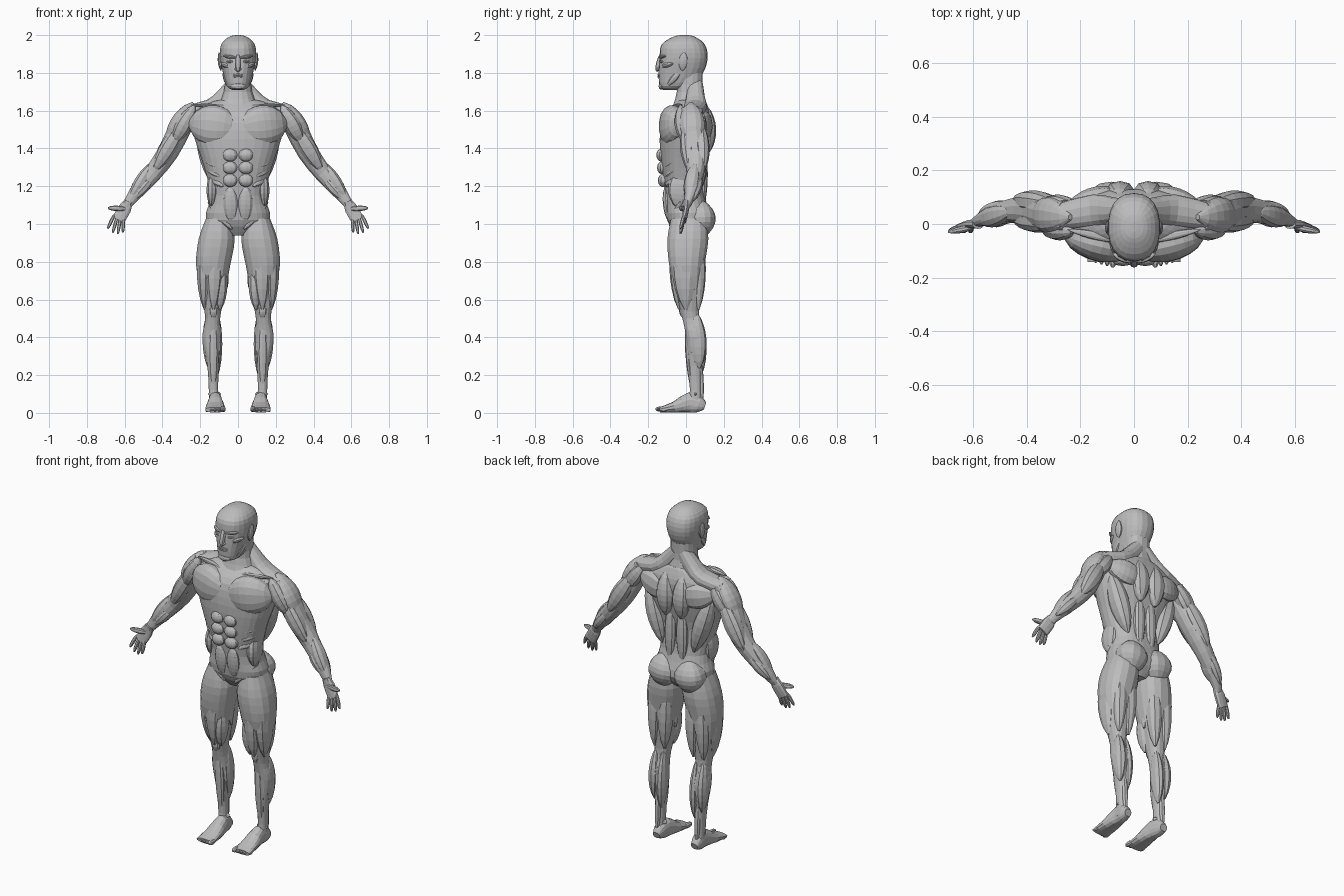
import bpy, bmesh
from math import sin, cos, pi
from mathutils import Vector

cube = bpy.data.objects.get("Cube")
if cube:
    bpy.data.objects.remove(cube)

COLOUR = (.5, .5, .5, 1)
grey = bpy.data.materials.new("plain_grey")
grey.use_nodes = True
grey.diffuse_color = COLOUR
grey.node_tree.nodes["Principled BSDF"].inputs["Base Color"].default_value = COLOUR

SIDEWAYS, BACK, UP = Vector((1, 0, 0)), Vector((0, 1, 0)), Vector((0, 0, 1))


def squared(value):
    """Push a circle's coordinate outward for a slightly boxy section."""
    return abs(value) ** .85 * (1 if value >= 0 else -1)


def skin(name, rings, sides, mirror):
    """Loft a closed, flat-shaded surface through (centre, u, v) rings."""
    bm = bmesh.new()
    angles = [2 * pi * (i + .5) / sides for i in range(sides)]
    loops = [[bm.verts.new(centre + u * squared(cos(a)) + v * squared(sin(a))) for a in angles]
             for centre, u, v in rings]
    for low, high in zip(loops, loops[1:]):
        for i in range(sides):
            j = (i + 1) % sides
            bm.faces.new((low[i], low[j], high[j], high[i]))
    bm.faces.new(loops[0][::-1])
    bm.faces.new(loops[-1])
    bmesh.ops.recalc_face_normals(bm, faces=bm.faces)
    mesh = bpy.data.meshes.new(name)
    bm.to_mesh(mesh)
    bm.free()
    mesh.materials.append(grey)
    part = bpy.data.objects.new(name, mesh)
    bpy.context.collection.objects.link(part)
    if mirror:
        part.modifiers.new("mirror", "MIRROR").use_mirror_merge = False


def refine(rows, cuts):
    """Add smooth in-between rows along a profile."""
    rows = [Vector(row) for row in rows]
    last = len(rows) - 1
    fine = []
    for i in range(last):
        p, q, r, s = rows[max(i - 1, 0)], rows[i], rows[i + 1], rows[min(i + 2, last)]
        for step in range(cuts):
            t = step / cuts
            fine.append((q * 2 + (r - p) * t + (p * 2 - q * 5 + r * 4 - s) * (t * t)
                         + (q * 3 - p - r * 3 + s) * (t * t * t)) * .5)
    return fine + [rows[last]]


def tower(name, rows, sides=16, mirror=True):
    """Level rings: height, inner x, outer x, front y, back y."""
    rings = []
    for z, inner, outer, front, back in refine(rows, cuts=3):
        centre = Vector((inner + outer, front + back, z * 2)) / 2
        rings.append((centre, SIDEWAYS * (outer - inner) / 2, BACK * (back - front) / 2))
    skin(name, rings, sides, mirror)


def centred(name, rows, sides):
    """Level rings about the middle: height, half width, front y, back y."""
    tower(name, [(z, -wide, wide, front, back) for z, wide, front, back in rows], sides, mirror=False)


def limb(name, rows, facing=BACK, sides=14, cuts=2):
    """Rings across a path: x, y, z, half width, half depth."""
    rows = refine(rows, cuts)
    points = [Vector(row[:3]) for row in rows]
    rings = []
    for i, row in enumerate(rows):
        along = (points[min(i + 1, len(points) - 1)] - points[max(i - 1, 0)]).normalized()
        v = (facing - along * along.dot(facing)).normalized()
        rings.append((points[i], along.cross(v) * row[3], v * row[4]))
    skin(name, rings, sides, mirror=True)


def muscle(name, start, end, width, depth, out=0, front=0, full=.65, facing=BACK, sides=10):
    """A full spindle between two points, shifted outward or forward."""
    start, end = Vector(start), Vector(end)
    shift = SIDEWAYS * out - BACK * front
    rows = []
    steps = 8
    for i in range(steps + 1):
        t = min(max(i / steps, .015), .985)
        swell = sin(pi * t) ** full
        rows.append((*(start.lerp(end, t) + shift), width * swell, depth * swell))
    limb(name, rows, facing, sides, cuts=1)


# Joints on the left side
shoulder, elbow, wrist = Vector((.28, .03, 1.55)), Vector((.45, .05, 1.27)), Vector((.58, .01, 1.12))
hip, knee, ankle = Vector((.12, .01, 1)), Vector((.13, .02, .54)), Vector((.13, .05, .1))

# Trunk, neck and head
centred("torso", [(.94, .05, -.05, .07), (1.02, .17, -.1, .13), (1.15, .146, -.11, .1), (1.3, .18, -.13, .09),
                  (1.45, .23, -.14, .12), (1.57, .25, -.12, .13), (1.64, .16, -.06, .11),
                  (1.66, .08, -.04, .1)], sides=28)
centred("neck", [(1.6, .12, -.08, .12), (1.7, .076, -.05, .09), (1.8, .07, -.06, .09)], sides=16)
centred("head", [(1.71, .03, -.12, -.04), (1.73, .06, -.14, .02), (1.8, .08, -.145, .09), (1.88, .096, -.14, .115),
                 (1.95, .09, -.13, .1), (1.99, .05, -.07, .05), (2, .01, -.03, .01)], sides=22)

# Face
muscle("nose", (.002, -.13, 1.9), (.002, -.155, 1.805), width=.013, depth=.015, full=.4)
muscle("nostril", (-.02, -.145, 1.82), (.02, -.145, 1.82), width=.01, depth=.015)
muscle("brow", (.005, -.14, 1.88), (.08, -.11, 1.89), width=.01, depth=.016)
muscle("eye", (.02, -.135, 1.86), (.06, -.12, 1.86), width=.008, depth=.012)
muscle("cheekbone", (.03, -.13, 1.83), (.09, -.07, 1.85), width=.015, depth=.02)
for z in (1.78, 1.79):
    muscle("lip", (-.03, -.14, z), (.03, -.14, z), width=.006, depth=.012)
muscle("chin", (-.04, -.13, 1.73), (.04, -.13, 1.73), width=.02, depth=.015)
muscle("jaw", (.07, -.02, 1.82), (.05, -.1, 1.73), width=.02, depth=.02, facing=SIDEWAYS)
muscle("ear", (.09, -.02, 1.81), (.1, -.01, 1.91), width=.025, depth=.012, facing=SIDEWAYS)

# Chest and shoulder girdle
limb("trapezius", [(.02, .05, 1.74, .04, .04), (.08, .05, 1.67, .045, .05), (.15, .05, 1.62, .04, .06),
                   (.27, .03, 1.59, .04, .05)])
muscle("chest", (-.005, -.1, 1.505), (.26, -.04, 1.535), width=.11, depth=.07, full=.5, sides=16)
muscle("collarbone", (.02, -.07, 1.62), (.25, -.02, 1.63), width=.012, depth=.016)

# Stomach and flanks
for i in range(3):
    middle = Vector((.042, -.13 + i * .004, 1.365 - i * .067))
    muscle("abdominal", middle + UP * .035, middle - UP * .035, width=.04, depth=.027, full=.45)
muscle("lower_abdominal", (.042, -.105, 1.2), (.035, -.085, 1.01), width=.04, depth=.027, full=.45)
for i in range(4):
    rib = Vector((.2 - i * .014, -.03, 1.4 - i * .05))
    muscle("rib_muscle", rib, rib + Vector((-.08, -.08, -.05)), width=.022, depth=.022)
muscle("oblique", (.135, -.03, 1.29), (.14, -.04, 1.08), width=.03, depth=.06)
muscle("hip_crease", (.16, -.03, 1.12), (.03, -.08, .97), width=.025, depth=.03)

# Back
muscle("lat", (.21, .05, 1.53), (.1, .07, 1.17), width=.05, depth=.055)
muscle("shoulder_blade", (.02, .11, 1.5), (.25, .07, 1.55), width=.075, depth=.05)
muscle("upper_back", (.055, .105, 1.63), (.05, .115, 1.37), width=.055, depth=.05)
muscle("spine_muscle", (.036, .085, 1.46), (.04, .09, 1.08), width=.036, depth=.028)
muscle("buttock", (.075, .075, 1.13), (.095, .08, .925), width=.088, depth=.08, sides=14)

# Arms
limb("arm", [(.25, .03, 1.6, .04, .06), (.3, .03, 1.52, .06, .06), (.37, .05, 1.38, .056, .06),
             (.45, .05, 1.27, .048, .046), (.53, .03, 1.18, .04, .036), (.58, .01, 1.11, .026, .02),
             (.59, 0, 1.09, .027, .016)])
muscle("shoulder_cap", (.235, .025, 1.645), (.375, .04, 1.4), width=.06, depth=.07, sides=14)
muscle("front_shoulder", (.23, -.03, 1.63), (.345, 0, 1.42), width=.045, depth=.045)
muscle("rear_shoulder", (.22, .07, 1.61), (.35, .07, 1.43), width=.045, depth=.04)
muscle("biceps", shoulder, elbow, width=.046, depth=.042, front=.03)
muscle("triceps", shoulder, elbow, width=.05, depth=.045, front=-.04)
muscle("outer_forearm", elbow + UP * .06, wrist, width=.034, depth=.04)
muscle("inner_forearm", elbow, wrist, width=.032, depth=.04, out=-.015)
muscle("rear_forearm", elbow, wrist, width=.03, depth=.03, front=-.025)

# Hands
limb("palm", [(.58, 0, 1.12, .024, .018), (.6, 0, 1.08, .036, .017), (.635, -.01, 1.02, .036, .012)], sides=10)
muscle("thumb", (.59, -.01, 1.08), (.69, -.03, 1.085), width=.015, depth=.013, full=.4)
for i in range(4):
    across = i / 3
    knuckle = Vector((.655, -.01, 1.05)).lerp(Vector((.605, -.01, 1.03)), across)
    tip = Vector((.69, -.03, .975)).lerp(Vector((.61, -.03, .955)), across) - UP * .018 * sin(pi * across)
    muscle("finger", knuckle, tip, width=.01, depth=.01, full=.3, sides=8)

# Legs
tower("leg", [(1.03, .04, .17, -.08, .11), (.92, .016, .21, -.1, .12), (.78, .04, .223, -.09, .1),
              (.62, .07, .195, -.05, .08), (.5, .094, .174, -.02, .07), (.4, .088, .19, 0, .1),
              (.25, .1, .163, .01, .085), (.12, .105, .155, .02, .08), (.03, .1, .155, .01, .09)])
muscle("outer_thigh", hip, knee, width=.05, depth=.07, out=.045, front=.02)
muscle("front_thigh", hip, knee, width=.05, depth=.048, front=.055)
muscle("inner_thigh", hip.lerp(knee, .4), knee, width=.038, depth=.045, out=-.035, front=.04)
muscle("groin_muscle", (.14, -.055, 1.06), (.055, .02, .66), width=.03, depth=.04)
for out in (.03, -.035):
    muscle("hamstring", hip, knee, width=.042, depth=.045, out=out, front=-.045)
muscle("kneecap", knee + UP * .05, knee - UP * .04, width=.027, depth=.022, front=.035)
muscle("outer_calf", knee, knee.lerp(ankle, .7), width=.034, depth=.048, out=.025, front=-.03)
muscle("inner_calf", knee, knee.lerp(ankle, .8), width=.028, depth=.046, out=-.02, front=-.03)
muscle("shin", knee, ankle, width=.028, depth=.024, front=.015)
muscle("heel_tendon", knee.lerp(ankle, .5), ankle - UP * .07, width=.016, depth=.016, front=-.035)

# Feet
limb("foot", [(.125, .1, .035, .022, .02), (.125, .07, .045, .032, .044), (.12, .02, .055, .036, .054),
              (.12, -.06, .03, .05, .03), (.12, -.14, .016, .054, .014)], facing=UP)
for i in range(5):
    size = .011 if i else .015
    root = Vector((.079 + i * .021, -.1, size + .005))
    muscle("toe", root, root - BACK * (.063 - i * .006), size, size, full=.4, facing=UP, sides=8)
muscle("ankle_bone", ankle - SIDEWAYS * .04, ankle + SIDEWAYS * .03, width=.018, depth=.02)
